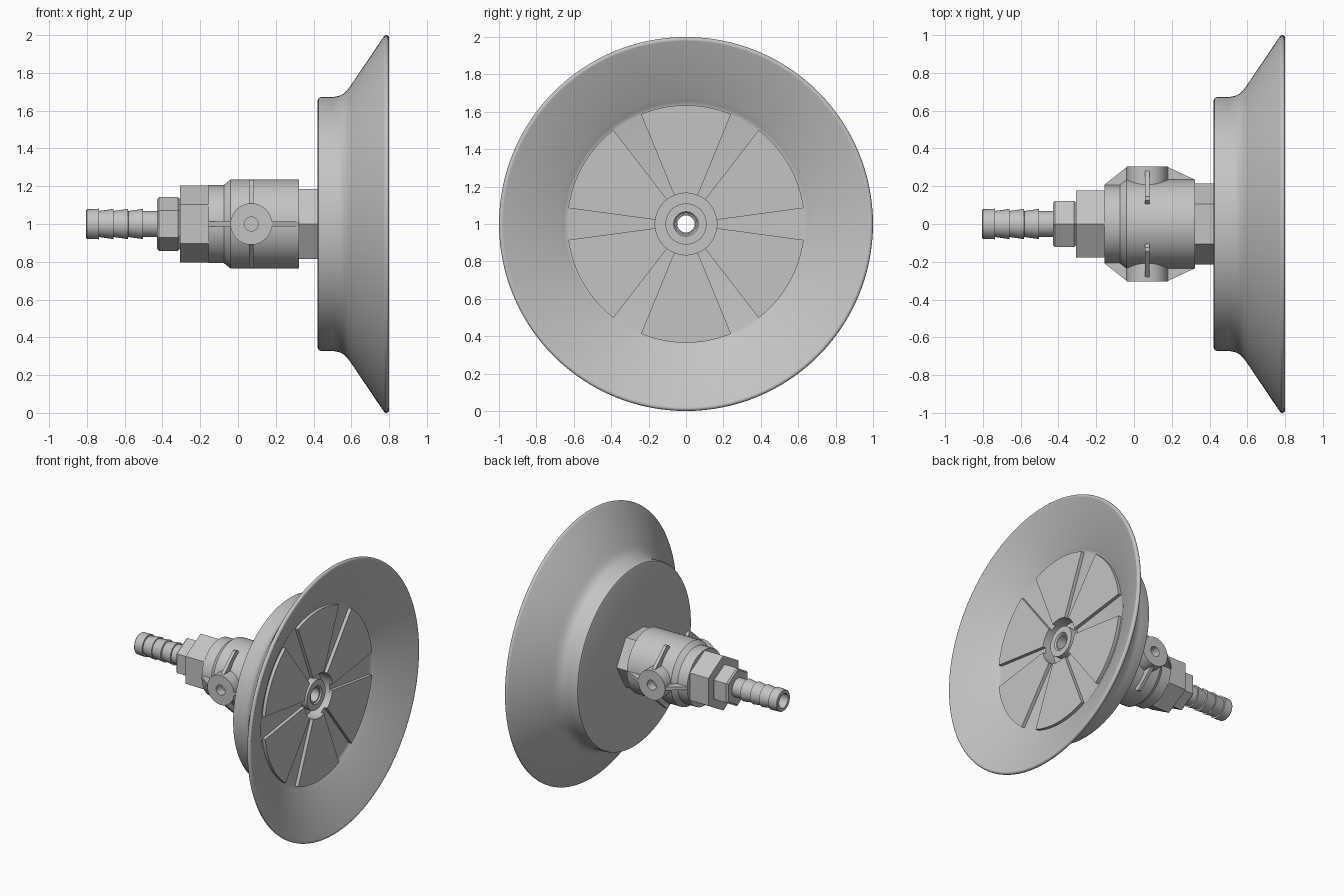
import bpy, bmesh, math
from mathutils import Matrix, Vector

cube = bpy.data.objects.get("Cube")
if cube:
    bpy.data.objects.remove(cube, do_unlink=True)

grey = bpy.data.materials.new("plain grey")
grey.use_nodes = True
tone = (0.55, 0.55, 0.55, 1)
grey.diffuse_color = tone
grey.node_tree.nodes["Principled BSDF"].inputs["Base Color"].default_value = tone

AXIS_Z = 1.0   # height of the main axis
BORE = 0.052   # radius of the through passage
BOSS_X = 0.07  # position of the side bosses
FLOOR_X = 0.64  # cup floor, with pads standing on it


def finish(name, bm, matrix=Matrix()):
    bmesh.ops.remove_doubles(bm, verts=bm.verts, dist=1e-5)
    bmesh.ops.transform(bm, matrix=matrix, verts=bm.verts)
    bmesh.ops.recalc_face_normals(bm, faces=bm.faces)
    mesh = bpy.data.meshes.new(name)
    bm.to_mesh(mesh)
    bm.free()
    mesh.materials.append(grey)
    obj = bpy.data.objects.new(name, mesh)
    obj.location.z = AXIS_Z
    bpy.context.collection.objects.link(obj)
    bpy.ops.object.select_all(action='DESELECT')
    obj.select_set(True)
    bpy.context.view_layer.objects.active = obj
    bpy.ops.object.shade_smooth_by_angle(angle=math.radians(32))


def lathe(name, profile, sides=64, phase=0, matrix=Matrix()):
    """Revolve a closed (x, radius) loop about the x axis."""
    bm = bmesh.new()
    rings = []
    for i in range(sides):
        a = phase + math.tau * i / sides
        rings.append([bm.verts.new((x, r * math.cos(a), r * math.sin(a))) for x, r in profile])
    n = len(profile)
    for i in range(sides):
        p, q = rings[i], rings[(i + 1) % sides]
        for j in range(n):
            k = (j + 1) % n
            bm.faces.new((p[j], p[k], q[k], q[j]))
    finish(name, bm, matrix)


def prism(name, outline, depth):
    """Extrude a closed outline of 3D points along a vector."""
    bm = bmesh.new()
    face = bm.faces.new([bm.verts.new(p) for p in outline])
    out = bmesh.ops.extrude_face_region(bm, geom=[face], use_keep_orig=True)
    moved = [v for v in out["geom"] if isinstance(v, bmesh.types.BMVert)]
    bmesh.ops.translate(bm, vec=Vector(depth), verts=moved)
    finish(name, bm)


# Suction cup: flat back, flared skirt with a round lip, floor with central recess
lip = [(0.785 + 0.015 * math.cos(a), 0.985 + 0.015 * math.sin(a))
       for a in (math.radians(146 - 22 * k) for k in range(9))]
lathe("suction_cup", [
    (0.422, BORE), (0.422, 0.655), (0.427, 0.667), (0.44, 0.672), (0.50, 0.672),
    (0.535, 0.678), (0.56, 0.69), (0.58, 0.71), (0.60, 0.738)] + lip + [
    (0.665, 0.68), (0.65, 0.655), (FLOOR_X + 0.003, 0.643), (FLOOR_X, 0.63),
    (FLOOR_X, 0.165), (0.57, 0.165), (0.57, BORE)], sides=128)

# Six raised wedge pads on the cup floor
half = math.radians(22.3)
for i in range(6):
    mid = math.radians(30 + 60 * i)
    arc = [mid - half + 2 * half * k / 16 for k in range(17)]
    ring = [(0.635, a) for a in arc] + [(0.165, a) for a in reversed(arc)]
    prism(f"floor_pad_{i + 1}",
          [(FLOOR_X - 0.005, r * math.cos(a), r * math.sin(a)) for r, a in ring],
          (0.03, 0, 0))

# Threaded tube end standing in the recess
lathe("tube_end", [(0.5, 0.05), (0.5, 0.11), (0.645, 0.11),
                   (0.645, 0.066), (0.635, 0.058), (0.635, 0.05)])

# Hexagonal sections, from cup to hose
lathe("neck_hex", [(0.31, BORE), (0.31, 0.214), (0.43, 0.214), (0.43, BORE)], 6)
lathe("large_hex", [(-0.308, BORE), (-0.308, 0.204), (-0.15, 0.204), (-0.15, BORE)],
      6, math.pi / 2)
lathe("small_hex", [(-0.428, BORE), (-0.428, 0.13), (-0.418, 0.142), (-0.318, 0.142),
                    (-0.306, 0.13), (-0.306, BORE)], 6, math.pi / 2)

# Round valve body with stepped shoulder
lathe("valve_body", [(-0.155, BORE), (-0.155, 0.207), (-0.075, 0.207), (-0.04, 0.235),
                     (0.322, 0.235), (0.322, BORE)], 96)

# Hose tail with tapered barbs
tail = [(-0.805, BORE), (-0.805, 0.074), (-0.80, 0.078), (-0.735, 0.081)]
for x in (-0.735, -0.66, -0.58):
    tail += [(x, 0.069), (x + 0.077, 0.08)]
tail += [(-0.503, 0.069), (-0.42, 0.069), (-0.42, BORE)]
lathe("hose_tail", tail, 48)

# Side bosses with blind holes, and their thin ribs, on front and back
t = 0.012
for side, s in (("front", -1), ("back", 1)):
    turn = Matrix.Translation((BOSS_X, 0, 0)) @ Matrix.Rotation(s * math.pi / 2, 4, 'Z')
    lathe(f"{side}_boss", [(0.1, 0), (0.1, 0.11), (0.305, 0.11), (0.305, 0.037),
                           (0.24, 0.037), (0.24, 0)], 48, 0, turn)
    # Sloping ribs along the body, towards hose and cup
    for end, x, y, inner in (("hose", -0.155, 0.21, -0.035), ("cup", 0.322, 0.235, 0.175)):
        prism(f"{side}_{end}_rib",
              [(x, s * 0.18, -t), (x, s * y, -t), (inner, s * 0.304, -t),
               (inner, s * 0.18, -t)], (0, 0, 2 * t))
    # Sloping ribs across the body, above and below the boss
    for level, u in (("upper", 1), ("lower", -1)):
        prism(f"{side}_{level}_cross_rib",
              [(BOSS_X - t, s * y, u * z) for y, z in
               ((0.1, 0.1), (0.1, 0.205), (0.125, 0.232), (0.145, 0.232),
                (0.285, 0.105), (0.2, 0.1))],
              (2 * t, 0, 0))
